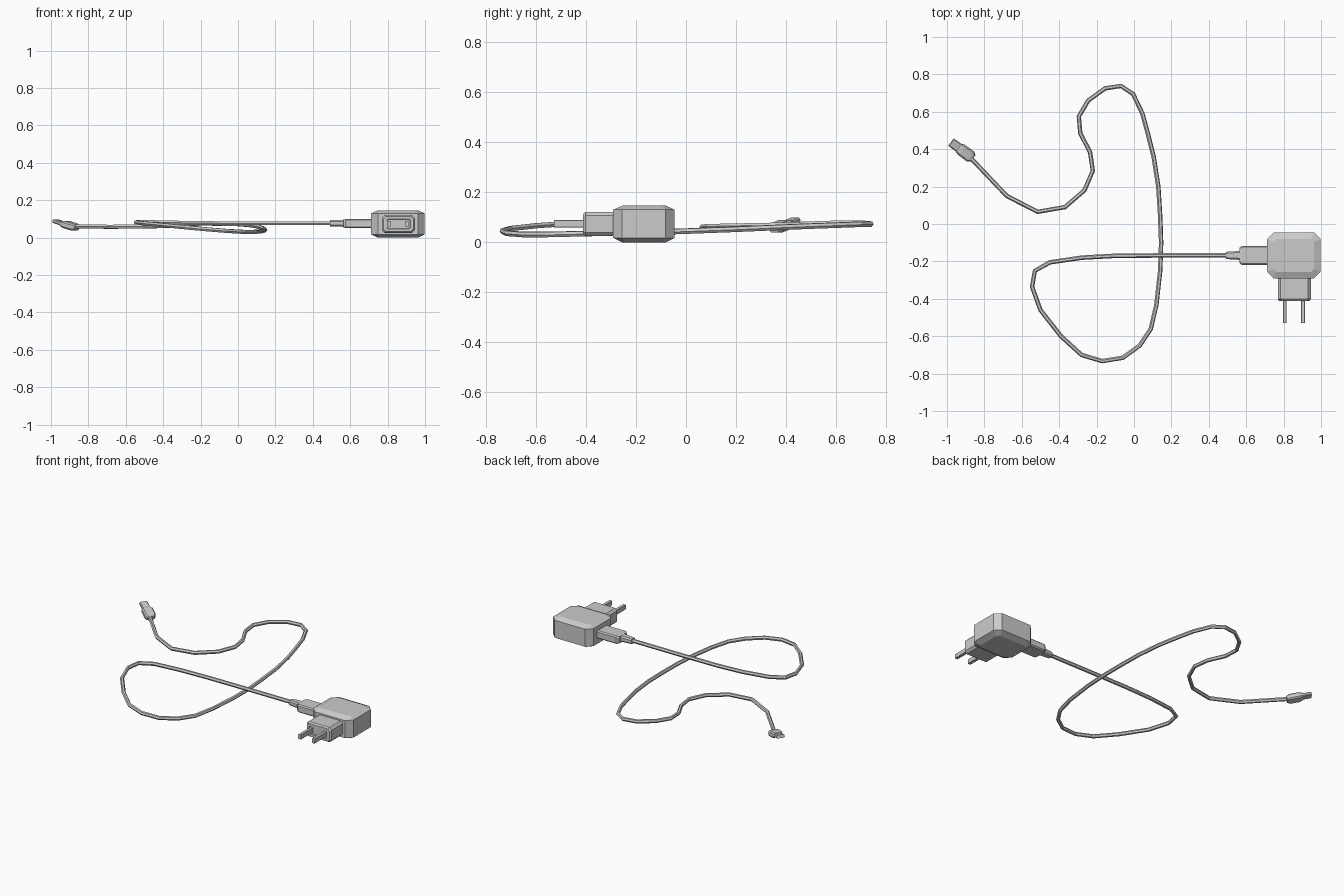
import bpy, bmesh
from mathutils import Vector


def loft(name, origin, direction, stations):
    """Skin chamfered-rectangle sections: (distance, half width, half height, chamfer)."""
    o, d = Vector(origin), Vector(direction).normalized()
    side = Vector((0, 0, 1)).cross(d)
    side = side.normalized() if side.length > 0.01 else Vector((1, 0, 0))
    up = d.cross(side)
    bm = bmesh.new()
    rings = []
    for t, w, h, c in stations:
        pts = [(w, c - h), (w, h - c), (w - c, h), (c - w, h),
               (-w, h - c), (-w, c - h), (c - w, -h), (w - c, -h)]
        rings.append([bm.verts.new(o + d * t + side * a + up * b) for a, b in pts])
    for r, s in zip(rings, rings[1:]):
        for i in range(8):
            j = (i + 1) % 8
            bm.faces.new((r[i], r[j], s[j], s[i]))
    bm.faces.new(rings[0][::-1])
    bm.faces.new(rings[-1])
    bmesh.ops.recalc_face_normals(bm, faces=bm.faces)
    mesh = bpy.data.meshes.new(name)
    bm.to_mesh(mesh)
    bm.free()
    ob = bpy.data.objects.new(name, mesh)
    bpy.context.collection.objects.link(ob)
    return ob


# Adapter housing with chamfered corners and shallow top and bottom bevels
loft("adapter_body", (0.855, -0.168, 0), (0, 0, 1), [
    (0, 0.108, 0.088, 0.015), (0.018, 0.143, 0.123, 0.036),
    (0.130, 0.143, 0.123, 0.036), (0.146, 0.108, 0.088, 0.015)])

# Wall plug neck with a recessed end face
loft("plug_neck", (0.857, -0.28, 0.073), (0, -1, 0), [
    (0, 0.088, 0.047, 0.014), (0.122, 0.088, 0.047, 0.014),
    (0.132, 0.080, 0.040, 0.012), (0.132, 0.064, 0.026, 0.006),
    (0.126, 0.062, 0.024, 0.006)])

# Pair of flat prongs
for label, x in (("left", 0.806), ("right", 0.903)):
    loft("prong_" + label, (x, -0.40, 0.074), (0, -1, 0), [
        (0, 0.010, 0.015, 0.002), (0.128, 0.010, 0.015, 0.002)])

# Socket connector and cable strain relief
loft("cable_connector", (0.72, -0.168, 0.076), (-1, 0, 0), [
    (0, 0.051, 0.025, 0.007), (0.143, 0.051, 0.025, 0.007),
    (0.156, 0.040, 0.021, 0.007)])
loft("strain_relief", (0.57, -0.168, 0.077), (-1, 0, 0), [
    (0, 0.024, 0.019, 0.008), (0.040, 0.022, 0.018, 0.008),
    (0.078, 0.019, 0.016, 0.007)])

# Looping cable
path = [
    (.50, -.168, .077), (.15, -.168, .077), (-.10, -.17, .077), (-.28, -.18, .079),
    (-.45, -.205, .083), (-.53, -.25, .084), (-.545, -.335, .082), (-.50, -.46, .076),
    (-.39, -.60, .066), (-.28, -.70, .055), (-.17, -.733, .045), (-.06, -.715, .036),
    (.03, -.65, .031), (.09, -.56, .031), (.12, -.43, .034), (.14, -.25, .038),
    (.145, -.10, .041), (.14, .04, .046), (.13, .20, .052), (.105, .36, .059),
    (.075, .48, .064), (.045, .59, .068), (-.005, .695, .072), (-.07, .738, .073),
    (-.155, .725, .075), (-.245, .66, .076), (-.295, .575, .075), (-.287, .485, .072),
    (-.235, .385, .068), (-.22, .285, .066), (-.265, .18, .064), (-.37, .09, .062),
    (-.515, .065, .060), (-.68, .15, .058), (-.875, .355, .060), (-.89, .368, .064)]
curve = bpy.data.curves.new("cable", "CURVE")
curve.dimensions = "3D"
curve.bevel_depth = 0.012
curve.bevel_resolution = 1
curve.use_fill_caps = True
spline = curve.splines.new("POLY")
spline.points.add(len(path) - 1)
for p, co in zip(spline.points, path):
    p.co = (*co, 1)
spline.use_smooth = False
bpy.context.collection.objects.link(bpy.data.objects.new("cable", curve))

# Small data plug at the free end: grip and flat tip
end, aim = (-0.862, 0.352, 0.053), (-0.119, 0.088, 0.037)
loft("data_plug_grip", end, aim, [
    (0, 0.022, 0.014, 0.006), (0.018, 0.033, 0.019, 0.008),
    (0.075, 0.033, 0.019, 0.008), (0.098, 0.025, 0.013, 0.006)])
loft("data_plug_tip", end, aim, [
    (0.09, 0.025, 0.010, 0.005), (0.147, 0.025, 0.010, 0.005)])
